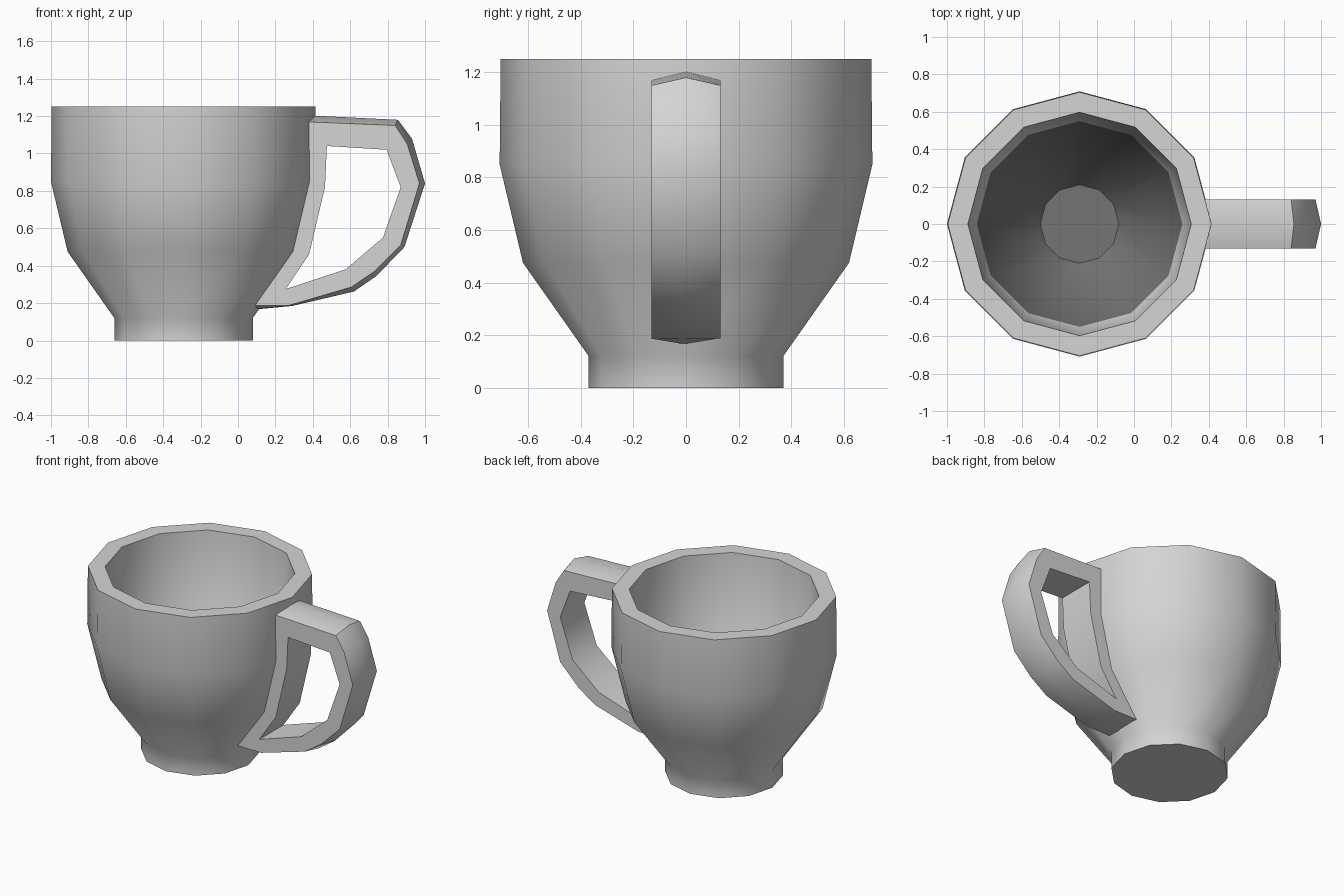
import bpy, bmesh, math

if "Cube" in bpy.data.objects:
    bpy.data.objects.remove(bpy.data.objects["Cube"])

CX = -0.291          # cup axis
HALF_W = 0.132       # half width of the handle


def material(name, colour):
    m = bpy.data.materials.new(name)
    m.diffuse_color = (*colour, 1)
    m.use_nodes = True
    m.node_tree.nodes["Principled BSDF"].inputs["Base Color"].default_value = m.diffuse_color
    return m


clay = material("light warm grey", (0.67, 0.66, 0.645))
dark = material("dark grey", (0.18, 0.178, 0.175))


def finish(name, bm, angle, mats):
    bmesh.ops.recalc_face_normals(bm, faces=bm.faces[:])
    me = bpy.data.meshes.new(name)
    bm.to_mesh(me)
    bm.free()
    for m in mats:
        me.materials.append(m)
    ob = bpy.data.objects.new(name, me)
    bpy.context.collection.objects.link(ob)
    bpy.ops.object.select_all(action='DESELECT')
    ob.select_set(True)
    bpy.context.view_layer.objects.active = ob
    bpy.ops.object.shade_smooth_by_angle(angle=math.radians(angle))
    return ob


def bridge(bm, a, b, mat=0):
    n = len(a)
    for i in range(n):
        j = (i + 1) % n
        bm.faces.new((a[i], a[j], b[j], b[i])).material_index = mat


# Cup: twelve-sided lathe, outside from the foot up, then inside down to the floor
profile = [(0.37, 0), (0.37, 0.12), (0.62, 0.475), (0.709, 0.85), (0.705, 1.25),
           (0.597, 1.25), (0.55, 0.52), (0.21, 0.12)]
bm = bmesh.new()
rings = [[bm.verts.new((CX + r * math.cos(k * math.pi / 6), r * math.sin(k * math.pi / 6), z))
          for k in range(12)] for r, z in profile]
last = len(rings) - 2
for i in range(last + 1):
    bridge(bm, rings[i], rings[i + 1], 1 if i == last else 0)   # dark lower bowl
bm.faces.new(rings[0])
bm.faces.new(rings[-1]).material_index = 1                      # dark inner floor
finish("cup", bm, 36, [clay, dark])

# Handle: closed loop of sections (side edge, centre ridge, inner edge) in x, z;
# the last three run along the cup wall, sunk into it
sections = [
    ((0.35, 1.17), (0.35, 1.205), (0.475, 1.04)),
    ((0.84, 1.15), (0.855, 1.18), (0.795, 1.02)),
    ((0.905, 1.05), (0.93, 1.08), (0.821, 0.95)),
    ((0.97, 0.84), (1.0, 0.84), (0.87, 0.82)),
    ((0.87, 0.51), (0.89, 0.50), (0.775, 0.55)),
    ((0.73, 0.37), (0.74, 0.345), (0.675, 0.465)),
    ((0.605, 0.285), (0.62, 0.262), (0.575, 0.38)),
    ((0.27, 0.187), (0.29, 0.185), (0.415, 0.328)),
    ((0.06, 0.187), (0.08, 0.165), (0.255, 0.275)),
    ((0.27, 0.48), (0.27, 0.48), (0.38, 0.46)),
    ((0.35, 0.83), (0.35, 0.83), (0.465, 0.82)),
]
bm = bmesh.new()
loops = []
for side, ridge, inner in sections:
    pts = [(side, -HALF_W), (ridge, 0), (side, HALF_W), (inner, HALF_W), (inner, -HALF_W)]
    loops.append([bm.verts.new((p[0], y, p[1])) for p, y in pts])
for i, loop in enumerate(loops):
    bridge(bm, loop, loops[(i + 1) % len(loops)])
finish("handle", bm, 42, [clay])
